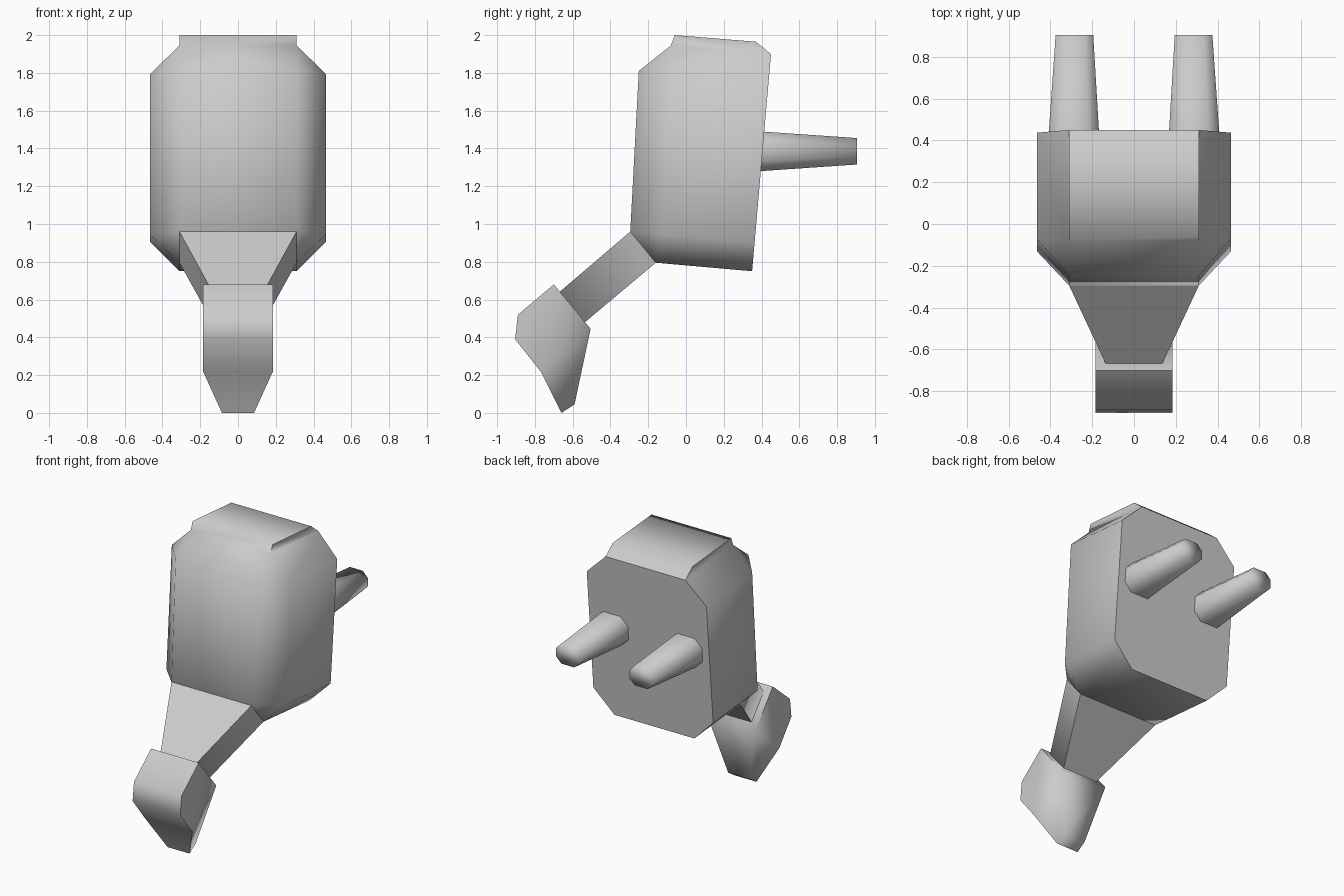
import bpy
import bmesh
import math
from mathutils import Vector

cube = bpy.data.objects.get("Cube")
if cube:
    bpy.data.objects.remove(cube, do_unlink=True)

COLOUR = (0.6, 0.6, 0.6, 1)
grey = bpy.data.materials.new("plain grey")
grey.use_nodes = True
grey.diffuse_color = COLOUR
grey.node_tree.nodes["Principled BSDF"].inputs["Base Color"].default_value = COLOUR


def build(name, faces, flat_back=False):
    """Make an object from faces given as point lists, welding shared corners."""
    bm = bmesh.new()
    for points in faces:
        unique = [p for i, p in enumerate(points) if p != points[i - 1]]
        if len(unique) > 2:
            bm.faces.new([bm.verts.new(p) for p in unique])
    bmesh.ops.remove_doubles(bm, verts=bm.verts, dist=0.001)
    bmesh.ops.recalc_face_normals(bm, faces=bm.faces)
    for f in bm.faces:
        f.smooth = not (flat_back and f.normal.y > 0.95)
    for e in bm.edges:
        e.smooth = e.calc_face_angle(0) < math.radians(87)
    mesh = bpy.data.meshes.new(name)
    bm.to_mesh(mesh)
    bm.free()
    mesh.materials.append(grey)
    obj = bpy.data.objects.new(name, mesh)
    bpy.context.collection.objects.link(obj)
    return obj


def bridge(a, b):
    """Quads joining two rings of equal length."""
    return [[a[i - 1], a[i], b[i], b[i - 1]] for i in range(len(a))]


def mirror(points):
    return [(-x, y, z) for x, y, z in points]


def ring(half):
    """Close a +x half outline with its mirror image."""
    return half + mirror(half)[::-1]


# Body: tilted octagonal block narrowing to a rectangular front
W, N = 0.465, 0.31
back = ring([(N, 0.45, 1.90), (W, 0.437, 1.75), (W, 0.3635, 0.905), (N, 0.35, 0.75)])
mid = ring([(N, -0.08, 1.945), (W, -0.07, 1.795), (W, -0.13, 0.945), (N, -0.16, 0.795)])
front_top, front_low = (N, -0.25, 1.81), (N, -0.295, 0.96)
front = ring([front_top, front_top, front_low, front_low])
# the first bridged quad is the roof, replaced by the raised panel
faces = bridge(back, mid)[1:] + bridge(mid, front)
faces += [back, ring([front_top, front_low])]

# Raised roof panel, welded to the body
panel = [back[0], (N, 0.37, 1.965), (N, -0.06, 2.0), mid[0]]
other = mirror(panel)
faces += [panel, other] + bridge(panel, other)[1:]
build("body", faces, flat_back=True)

# Neck: tapering bar sloping down and forward
root = ring([(N, -0.295, 0.96), (N, -0.16, 0.795)])
end = ring([(0.135, -0.67, 0.64), (0.135, -0.535, 0.48)])
build("neck", bridge(root, end) + [root, end])

# Head: side outline with a narrowed lower tip
B, T = 0.185, 0.085
side = [(B, -0.505, 0.445), (B, -0.70, 0.68), (B, -0.89, 0.52), (B, -0.905, 0.39),
        (B, -0.77, 0.22), (T, -0.66, 0.0), (T, -0.59, 0.045)]
faces = bridge(side, mirror(side))
for s in (side, mirror(side)):
    faces += [s[:5], [s[0]] + s[4:]]
build("head", faces)


# Rear pegs: tapered bars with chamfered corners
def octagon(x, y, z, w, h, c):
    half = [(w - c, y, h), (w, y, h - c), (w, y, c - h), (w - c, y, -h)]
    return [(px + x, py, pz + z) for px, py, pz in ring(half)]


for label, sign in (("left", 1), ("right", -1)):
    base = octagon(sign * 0.288, 0.38, 1.385, 0.124, 0.106, 0.055)
    tip = octagon(sign * 0.285, 0.905, 1.385, 0.09, 0.07, 0.04)
    build(label + "_rear_peg", bridge(base, tip) + [base, tip])
